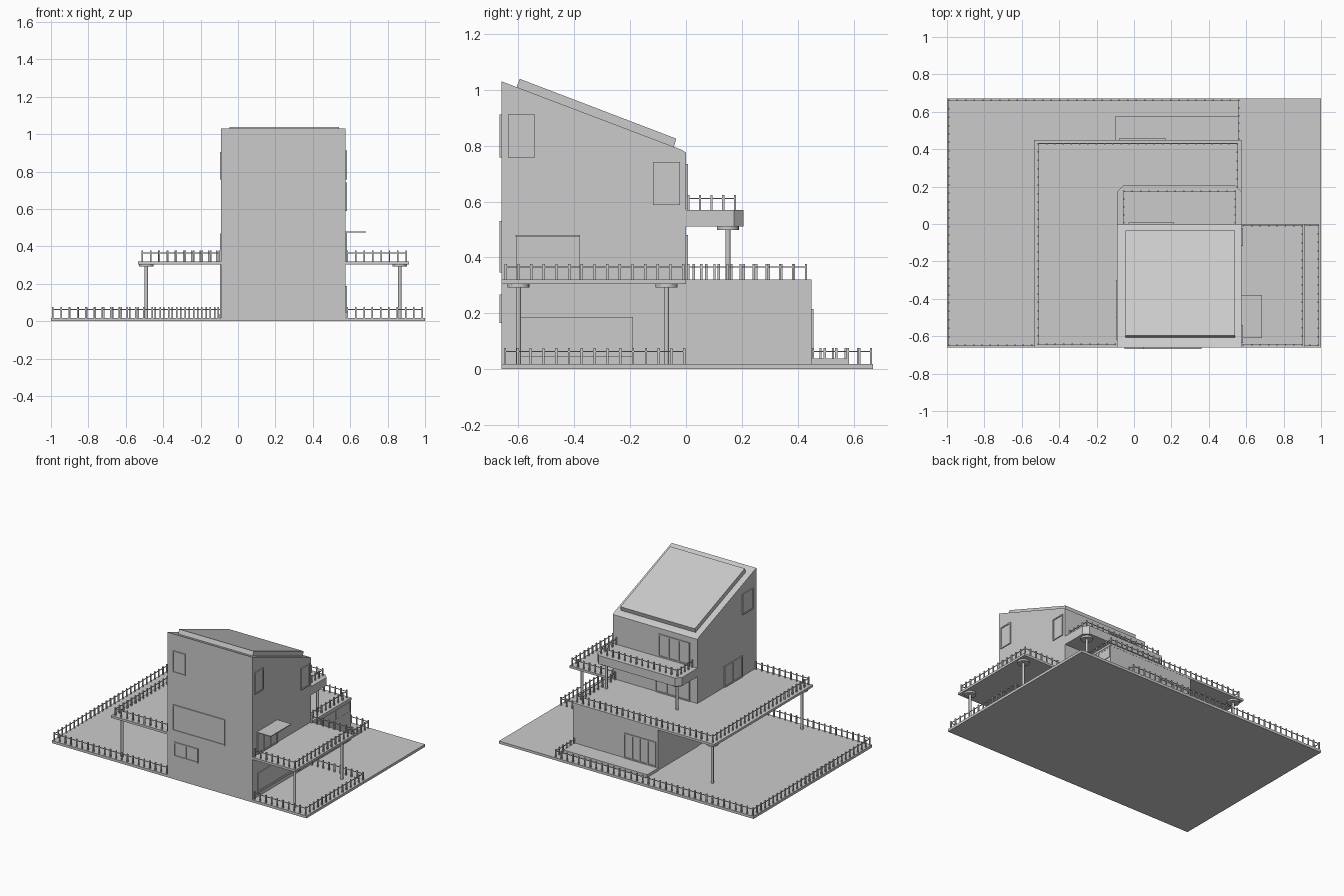
import bpy, bmesh, math
from mathutils import Vector, Matrix

if "Cube" in bpy.data.objects:
    bpy.data.objects.remove(bpy.data.objects["Cube"])


def finish(name, bm):
    bmesh.ops.recalc_face_normals(bm, faces=bm.faces)
    me = bpy.data.meshes.new(name)
    bm.to_mesh(me)
    bm.free()
    ob = bpy.data.objects.new(name, me)
    bpy.context.collection.objects.link(ob)
    return ob


def add_box(bm, x0, x1, y0, y1, z0, z1):
    m = Matrix.Translation(((x0 + x1) / 2, (y0 + y1) / 2, (z0 + z1) / 2))
    bmesh.ops.create_cube(bm, size=1, matrix=m @ Matrix.Diagonal((x1 - x0, y1 - y0, z1 - z0, 1)))


def box(name, *b):
    bm = bmesh.new()
    add_box(bm, *b)
    return finish(name, bm)


def prism(name, pts, lo, hi, axis='z'):
    """Extrude an outline: (x, y) points along z, or (y, z) points along x."""
    bm = bmesh.new()
    co = [(a, b, lo) if axis == 'z' else (lo, a, b) for a, b in pts]
    f = bm.faces.new([bm.verts.new(c) for c in co])
    r = bmesh.ops.extrude_face_region(bm, geom=[f])
    d = Vector((0, 0, hi - lo)) if axis == 'z' else Vector((hi - lo, 0, 0))
    bmesh.ops.translate(bm, vec=d, verts=[v for v in r['geom'] if isinstance(v, bmesh.types.BMVert)])
    return finish(name, bm)


def railing(name, path, z, h=0.057):
    """Small posts with a thin rail following a path."""
    bm = bmesh.new()
    t = 0.004
    for i, (p, q) in enumerate(zip(path, path[1:])):
        p, q = Vector(p), Vector(q)
        n = max(1, round((q - p).length / 0.045))
        for k in range(0 if i == 0 else 1, n + 1):
            c = p.lerp(q, k / n)
            add_box(bm, c.x - t, c.x + t, c.y - t, c.y + t, z, z + h)
        r, zr = 0.002, z + h - 0.012
        add_box(bm, min(p.x, q.x) - r, max(p.x, q.x) + r,
                min(p.y, q.y) - r, max(p.y, q.y) + r, zr - r, zr + r)
    return finish(name, bm)


def column(name, x, y, z0, z1):
    """Round post with a disc under the slab."""
    bm = bmesh.new()
    for r, a, b in ((0.009, z0, z1), (0.039, z1 - 0.012, z1)):
        bmesh.ops.create_cone(bm, cap_ends=True, segments=24, radius1=r, radius2=r,
                              depth=b - a, matrix=Matrix.Translation((x, y, (a + b) / 2)))
    ob = finish(name, bm)
    for f in ob.data.polygons:
        f.use_smooth = abs(f.normal.z) < 0.5


def window(name, side, at, a0, a1, z0, z1, panes=1, w=0.008, out=0.007):
    """Frame, mullions and pane on a wall; side is one of -x +x -y +y."""
    bm = bmesh.new()
    s = 1 if side[0] == '+' else -1

    def bar(p, q, lo, hi, d):
        n0, n1 = sorted((at - s * 0.004, at + s * d))
        if side[1] == 'x':
            add_box(bm, n0, n1, p, q, lo, hi)
        else:
            add_box(bm, p, q, n0, n1, lo, hi)
    bar(a0, a1, z0, z1, 0.002)
    bar(a0, a1, z0, z0 + w, out)
    bar(a0, a1, z1 - w, z1, out)
    for k in range(panes + 1):
        c = a0 + (a1 - a0 - w) * k / panes
        bar(c, c + w, z0 + w, z1 - w, out)
    return finish(name, bm)


# Plot and back step
box("ground_plate", -1, 1, -0.66, 0.67, 0, 0.018)
box("back_step", -0.1, 0.56, 0.45, 0.578, 0.018, 0.038)

# Main volumes
prism("tower", [(-0.66, 0), (0, 0), (0, 0.775), (-0.015, 0.785), (-0.66, 1.03)], -0.09, 0.575, 'x')
box("ground_floor_wing", -0.095, 0.572, 0, 0.449, 0.018, 0.306)
prism("roof_panel", [(-0.608, 1.005), (-0.595, 1.039), (-0.035, 0.825), (-0.045, 0.79)], -0.045, 0.54, 'x')

# Terraces and balcony
prism("left_terrace", [(-0.535, -0.66), (-0.09, -0.66), (-0.09, 0), (0.575, 0),
                       (0.575, 0.45), (-0.535, 0.45)], 0.304, 0.32)
box("right_terrace", 0.575, 0.915, -0.66, 0, 0.304, 0.32)
prism("balcony", [(-0.09, 0), (0.575, 0), (0.575, 0.172), (0.542, 0.205),
                  (-0.057, 0.205), (-0.09, 0.172)], 0.51, 0.57)

# Columns
for i, (x, y, z0, z1) in enumerate([
        (-0.49, -0.6, 0.018, 0.304), (-0.49, 0.404, 0.018, 0.304),
        (0.865, -0.6, 0.018, 0.304), (0.865, -0.07, 0.018, 0.304),
        (-0.035, 0.15, 0.32, 0.51), (0.52, 0.15, 0.32, 0.51)]):
    column(f"column_{i}", x, y, z0, z1)

# Railings
railing("garden_railing", [(-0.105, -0.648), (-0.99, -0.648), (-0.99, 0.662),
                           (0.56, 0.662), (0.56, 0.455)], 0.018)
railing("side_yard_railing", [(0.585, -0.648), (0.985, -0.648), (0.985, -0.006), (0.585, -0.006)], 0.018)
railing("left_terrace_railing", [(-0.1, -0.643), (-0.512, -0.643), (-0.512, 0.43),
                                 (0.552, 0.43), (0.552, 0.008)], 0.32)
railing("right_terrace_railing", [(0.585, -0.645), (0.9, -0.645), (0.9, -0.01), (0.585, -0.01)], 0.32)
railing("balcony_railing", [(-0.055, 0.008), (-0.055, 0.175), (0.542, 0.175), (0.542, 0.008)], 0.57, 0.053)

# Windows and doors
for name, *a in [
        ("front_top_window", '-y', -0.66, -0.05, 0.05, 0.757, 0.912),
        ("front_middle_window", '-y', -0.66, -0.05, 0.36, 0.345, 0.53),
        ("front_low_window", '-y', -0.66, -0.04, 0.15, 0.165, 0.267, 2),
        ("right_top_window", '+x', 0.575, -0.637, -0.54, 0.757, 0.912),
        ("right_back_window", '+x', 0.575, -0.118, -0.022, 0.588, 0.742),
        ("right_terrace_door", '+x', 0.575, -0.607, -0.382, 0.32, 0.478, 3),
        ("garage_door", '+x', 0.575, -0.605, -0.19, 0.045, 0.187, 1, 0.014),
        ("ribbon_window", '+x', 0.572, 0.005, 0.442, 0.225, 0.295, 8, 0.004, 0.003),
        ("left_top_window", '-x', -0.09, -0.62, -0.5, 0.757, 0.905),
        ("left_terrace_door", '-x', -0.09, -0.5, -0.3, 0.32, 0.47, 2),
        ("balcony_door", '+y', 0, -0.03, 0.215, 0.575, 0.735, 3),
        ("back_terrace_door", '+y', 0, -0.03, 0.24, 0.32, 0.48, 3),
        ("back_garden_door", '+y', 0.449, -0.08, 0.17, 0.038, 0.215, 4)]:
    window(name, *a)

# Door canopy and small wall fittings
box("door_canopy", 0.573, 0.685, -0.61, -0.38, 0.474, 0.48)
for y in (-0.11, -0.085):
    box("wall_fitting", 0.573, 0.58, y - 0.003, y + 0.003, 0.1, 0.128)
